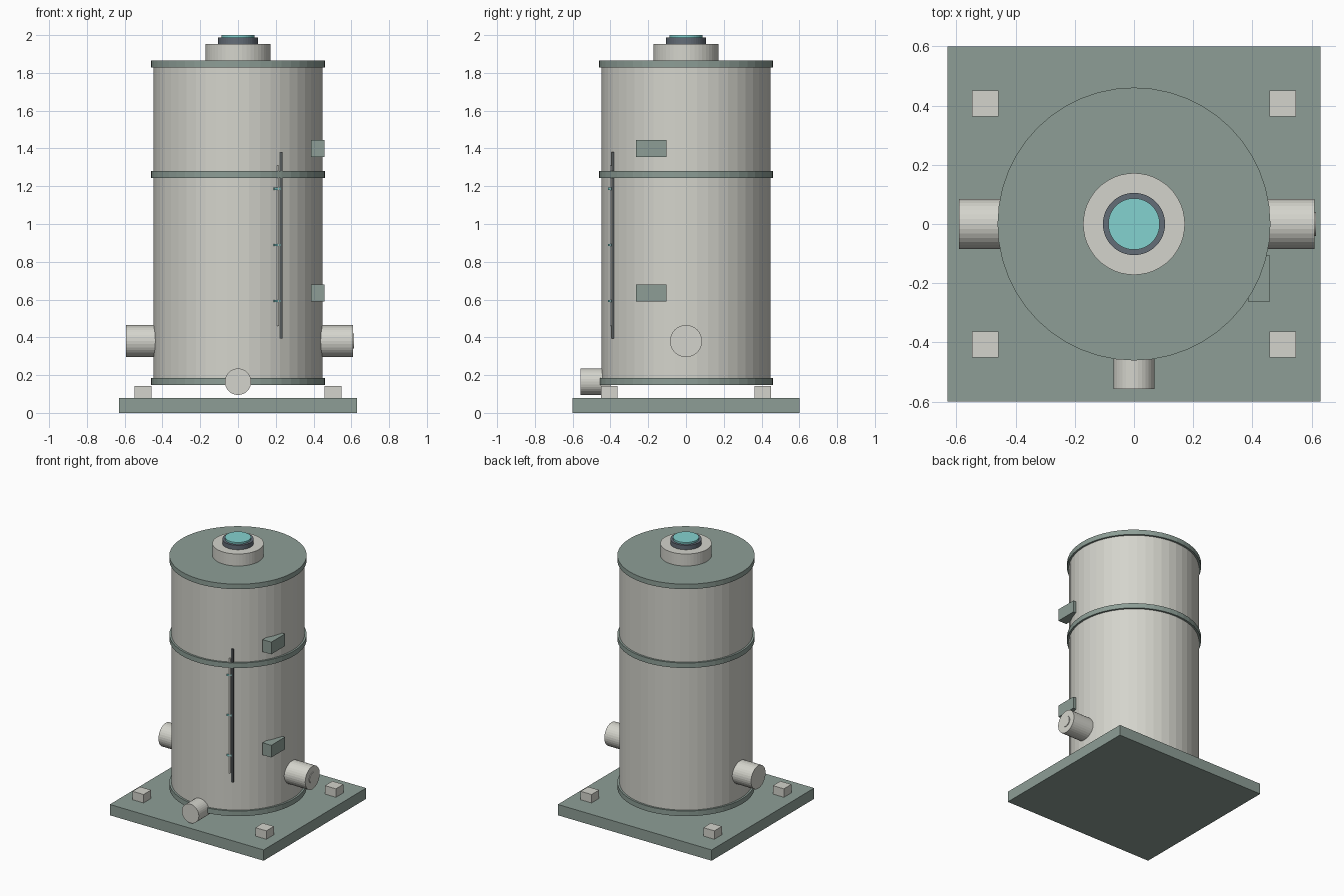
import bpy
import math
from mathutils import Vector

cube = bpy.data.objects.get("Cube")
if cube:
    bpy.data.objects.remove(cube, do_unlink=True)


def material(name, srgb):
    """Flat colour from 0-255 sRGB values."""
    lin = [((c / 255 + 0.055) / 1.055) ** 2.4 for c in srgb]
    mat = bpy.data.materials.new(name)
    mat.use_nodes = True
    mat.diffuse_color = (*lin, 1)
    mat.node_tree.nodes["Principled BSDF"].inputs["Base Color"].default_value = (*lin, 1)
    return mat


SHELL = material("warm light grey", (212, 212, 204))
GREEN = material("grey green", (141, 158, 150))
SLATE = material("slate", (100, 109, 119))
DARK = material("dark grey", (84, 88, 90))
CYAN = material("pale cyan", (132, 210, 208))


def finish(name, mat):
    obj = bpy.context.object
    obj.name = name
    obj.data.materials.append(mat)
    return obj


def cylinder(name, mat, radius, start, end, sides=32):
    """Cylinder running between two points."""
    a, b = Vector(start), Vector(end)
    axis = b - a
    bpy.ops.mesh.primitive_cylinder_add(
        vertices=sides, radius=radius, depth=axis.length, location=(a + b) / 2,
        rotation=axis.to_track_quat('Z', 'Y').to_euler())
    return finish(name, mat)


def disc(name, mat, radius, low, high, sides=48):
    return cylinder(name, mat, radius, (0, 0, low), (0, 0, high), sides)


def box(name, mat, centre, size, turn=0):
    bpy.ops.mesh.primitive_cube_add(size=1, location=centre, rotation=(0, 0, turn))
    obj = finish(name, mat)
    obj.scale = size
    bpy.ops.object.transform_apply(location=False, rotation=False, scale=True)
    return obj


# Base slab with four anchor blocks
box("base_slab", GREEN, (0, 0, 0.04), (1.26, 1.2, 0.08))
for sx, side in ((-1, "right"), (1, "left")):
    for sy, end in ((-1, "front"), (1, "back")):
        box(f"anchor_block_{end}_{side}", SHELL, (sx * 0.503, sy * 0.407, 0.11),
            (0.09, 0.088, 0.065))

# Tank shell with its bands and lid
disc("tank_shell", SHELL, 0.447, 0.15, 1.85)
disc("lower_band", GREEN, 0.461, 0.147, 0.185)
disc("middle_band", GREEN, 0.461, 1.244, 1.281)
disc("lid", GREEN, 0.461, 1.828, 1.865)

# Top hatch
disc("hatch_neck", SHELL, 0.172, 1.86, 1.954)
collar = disc("hatch_collar", SLATE, 0.105, 1.95, 1.987)
disc("hatch_cap", CYAN, 0.087, 1.98, 2.0)

# Pipe stubs
cylinder("right_pipe", SHELL, 0.085, (-0.4, 0, 0.38), (-0.592, 0, 0.38))
cylinder("left_pipe", SHELL, 0.085, (0.4, 0, 0.38), (0.61, 0, 0.38))
cylinder("left_pipe_plug", SHELL, 0.04, (0.6, 0, 0.38), (0.615, 0, 0.38))
cylinder("drain_pipe", SHELL, 0.07, (0, -0.4, 0.165), (0, -0.558, 0.165))

# Side brackets
for name, z in (("lower_bracket", 0.635), ("upper_bracket", 1.399)):
    box(name, GREEN, (0.422, -0.184, z), (0.071, 0.16, 0.09))

# Level gauge: backing strip, sight tube and ticks
TURN = math.radians(30)
box("gauge_strip", DARK, (0.227, -0.388, 0.887), (0.015, 0.013, 0.986))
cylinder("gauge_tube", SHELL, 0.006, (0.212, -0.397, 0.46), (0.212, -0.397, 1.31), 12)
for i in range(3):
    box(f"gauge_tick_{i + 1}", CYAN, (0.206, -0.399, 0.592 + i * 0.297),
        (0.034, 0.012, 0.012), TURN)
